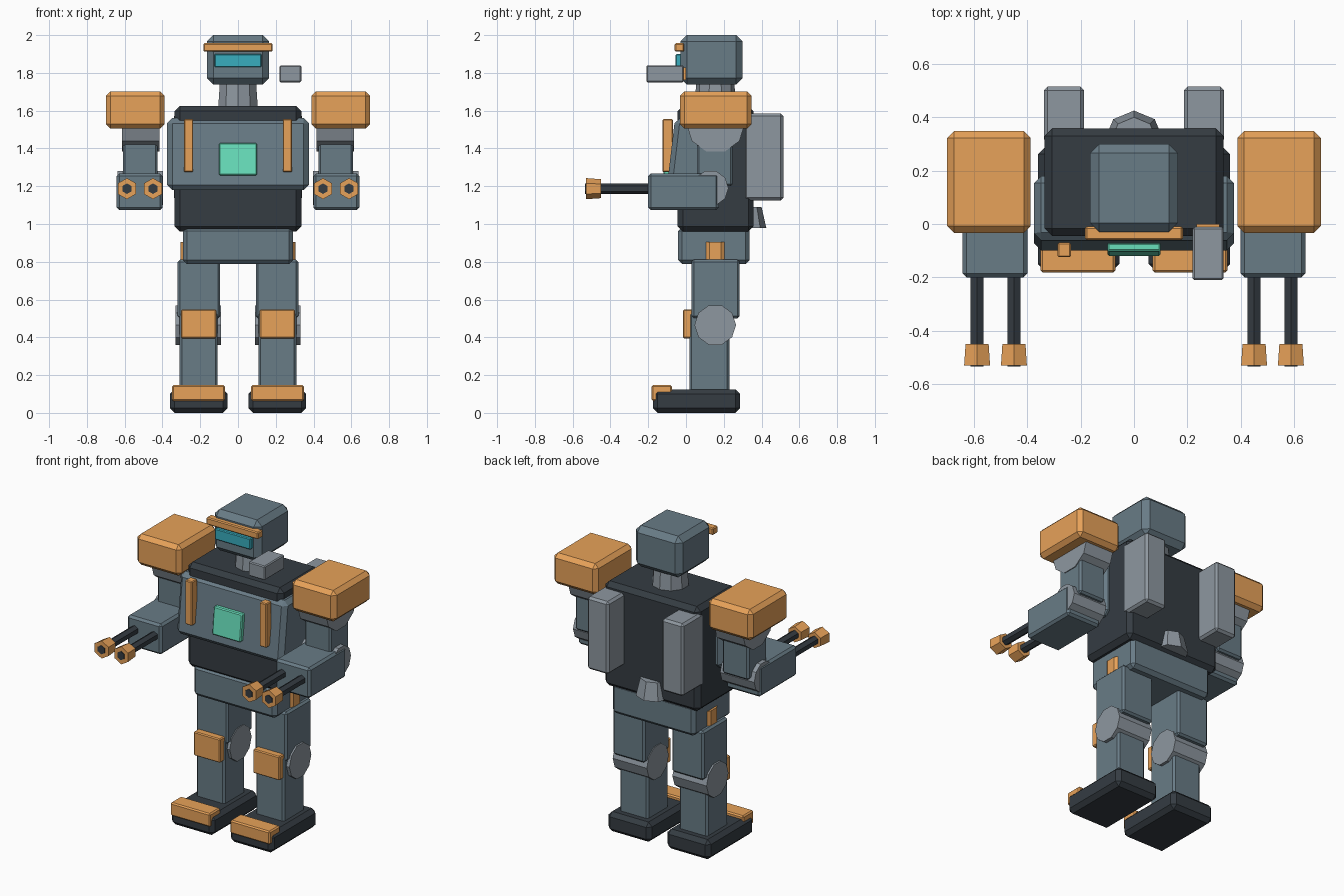
import bpy, bmesh
from math import radians
from mathutils import Matrix, Vector

if "Cube" in bpy.data.objects:
    bpy.data.objects.remove(bpy.data.objects["Cube"])


def material(name, rgb):
    m = bpy.data.materials.new(name)
    m.diffuse_color = (*rgb, 1)
    m.use_nodes = True
    m.node_tree.nodes["Principled BSDF"].inputs["Base Color"].default_value = m.diffuse_color
    return m


STEEL = material("steel", (0.14, 0.2, 0.24))
DARK = material("dark", (0.035, 0.045, 0.055))
ORANGE = material("orange", (0.8, 0.36, 0.1))
GREY = material("light_grey", (0.27, 0.31, 0.35))
TEAL = material("visor_glass", (0.04, 0.42, 0.52))
GREEN = material("core_glow", (0.14, 0.74, 0.5))


def finish(bm, name, mat):
    bmesh.ops.recalc_face_normals(bm, faces=bm.faces)
    me = bpy.data.meshes.new(name)
    bm.to_mesh(me)
    bm.free()
    me.materials.append(mat)
    ob = bpy.data.objects.new(name, me)
    bpy.context.collection.objects.link(ob)
    return ob


def box(name, x, y, z, mat, bevel=0.0, lean=0.0):
    """Chamfered box from (min, max) ranges; lean pushes the top of its front backwards."""
    bm = bmesh.new()
    bmesh.ops.create_cube(bm, size=1)
    for v in bm.verts:
        front_top = v.co.y < 0 and v.co.z > 0
        v.co = Vector([(a + b) / 2 + c * (b - a) for (a, b), c in zip((x, y, z), v.co)])
        if front_top:
            v.co.y += lean
    if bevel:
        bmesh.ops.bevel(bm, geom=bm.edges[:], offset=bevel, segments=1, affect='EDGES')
    return finish(bm, name, mat)


def tube(name, centre, r1, r2, length, axis, sides, mat):
    """Faceted cylinder or cone along an axis."""
    bm = bmesh.new()
    rot = {'X': Matrix.Rotation(radians(90), 4, 'Y'),
           'Y': Matrix.Rotation(radians(90), 4, 'X'),
           'Z': Matrix.Identity(4)}[axis]
    bmesh.ops.create_cone(bm, cap_ends=True, segments=sides, radius1=r1, radius2=r2,
                          depth=length, matrix=Matrix.Translation(centre) @ rot)
    return finish(bm, name, mat)


def mirrored(ob):
    mod = ob.modifiers.new("mirror", 'MIRROR')
    mod.use_axis = (True, False, False)
    return ob


# Head and neck
box("head", (-.165, .165), (-.03, .3), (1.738, 2.0), STEEL, bevel=.034)
box("visor", (-.125, .125), (-.055, -.022), (1.83, 1.9), TEAL, bevel=.005)
box("brow", (-.183, .183), (-.06, -.01), (1.912, 1.957), ORANGE, bevel=.006)
tube("neck", (0, .155, 1.69), .11, .10, .14, 'Z', 10, GREY)

# Torso
box("torso", (-.335, .335), (-.045, .358), (.96, 1.625), DARK, bevel=.028)
box("chest_plate", (-.375, .375), (-.103, .18), (1.18, 1.56), STEEL, bevel=.027, lean=.045)
box("chest_core", (-.1, .1), (-.12, -.07), (1.258, 1.43), GREEN, bevel=.006, lean=.018)
mirrored(box("chest_stripe", (.237, .286), (-.124, -.07), (1.275, 1.555), ORANGE, bevel=.005))
box("pelvis", (-.292, .292), (-.042, .337), (.788, .985), STEEL, bevel=.022)

# Shoulder sensor
box("shoulder_sensor", (.22, .335), (-.21, -.012), (1.75, 1.84), GREY, bevel=.006)
box("sensor_cap", (.235, .32), (-.02, 0), (1.762, 1.828), ORANGE)

# Back
mirrored(box("back_pack", (.187, .338), (.305, .515), (1.125, 1.586), GREY, bevel=.014))
tube("back_nozzle", (0, .315, 1.035), .11, .085, .11, 'Z', 8, GREY)

# Arms
mirrored(box("shoulder_pad", (.388, .7), (-.033, .348), (1.505, 1.702), ORANGE, bevel=.025))
mirrored(tube("shoulder_joint", (.515, .157, 1.53), .155, .155, .2, 'X', 10, GREY))
mirrored(box("upper_arm", (.425, .61), (.058, .247), (1.2, 1.49), STEEL, bevel=.012))
mirrored(tube("elbow_joint", (.517, .13, 1.19), .095, .095, .24, 'X', 10, GREY))
mirrored(box("forearm", (.4, .642), (-.2, .174), (1.073, 1.267), STEEL, bevel=.014))
for x in (.45, .588):
    mirrored(tube("gun_barrel", (x, -.34, 1.187), .028, .028, .39, 'Y', 6, DARK))
    mirrored(tube("gun_muzzle", (x, -.49, 1.187), .05, .056, .08, 'Y', 6, ORANGE))

# Legs
mirrored(tube("hip_joint", (.21, .155, .85), .1, .1, .11, 'Z', 10, ORANGE))
mirrored(box("thigh", (.095, .319), (.03, .284), (.5, .812), STEEL, bevel=.012))
mirrored(tube("knee_joint", (.21, .155, .465), .11, .11, .24, 'X', 10, GREY))
mirrored(box("knee_plate", (.115, .302), (-.016, .035), (.395, .547), ORANGE, bevel=.006))
mirrored(box("shin", (.108, .309), (.018, .229), (.1, .53), STEEL, bevel=.012))
mirrored(box("foot", (.055, .36), (-.175, .287), (0, .125), DARK, bevel=.025))
mirrored(box("toe_cap", (.07, .35), (-.182, -.075), (.063, .147), ORANGE, bevel=.008))
